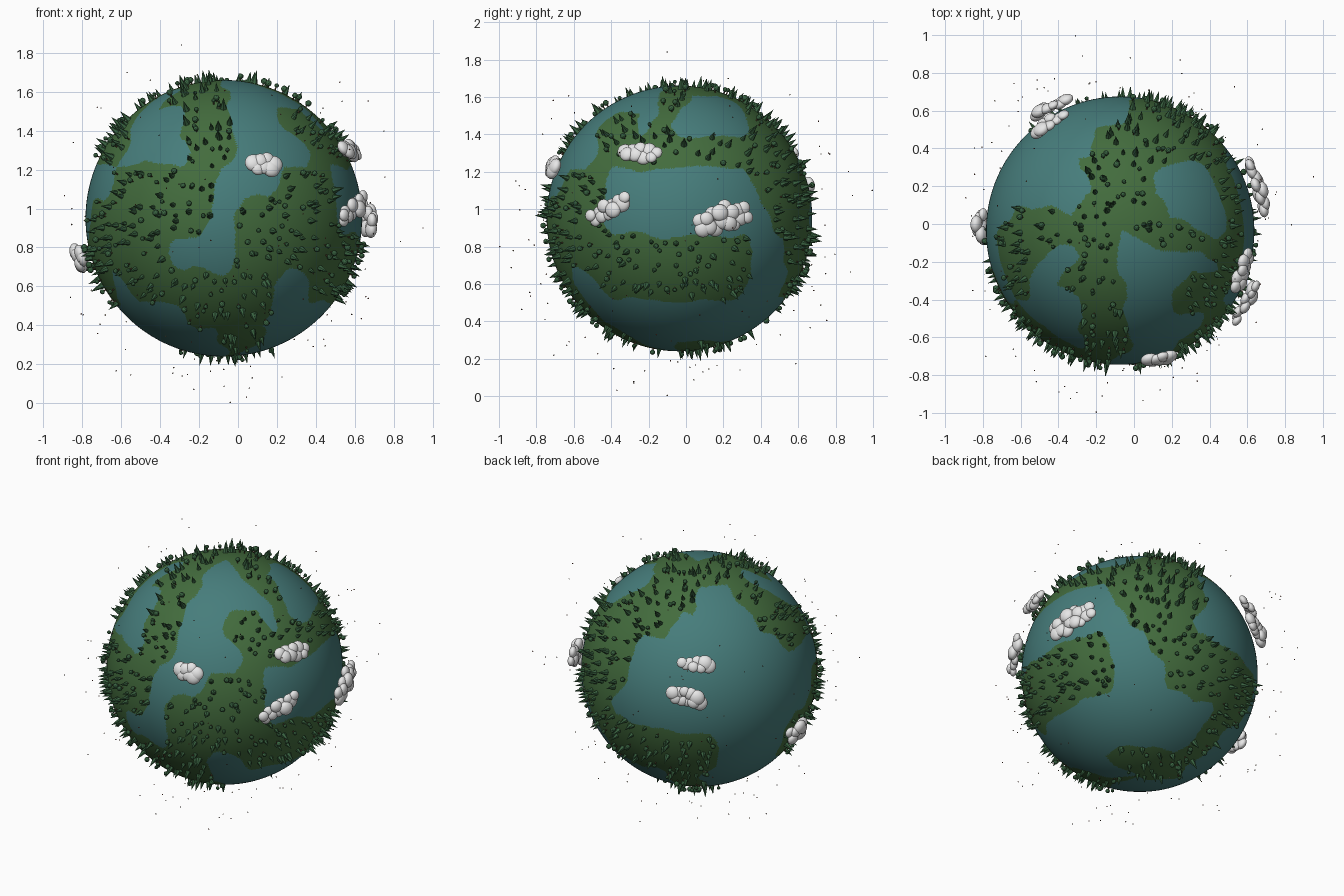
import bpy, bmesh, math, random
from mathutils import Vector, Matrix, noise

random.seed(7)
if "Cube" in bpy.data.objects:
    bpy.data.objects.remove(bpy.data.objects["Cube"], do_unlink=True)

CENTER = Vector((-0.073, -0.035, 0.95))
RADIUS = 0.71

# Land mask: rows run north to south, columns run west to east from the back
LAND = [
    "##################.......###########",
    "####....###..######.......##.....###",
    "##......####....###...###.#.....####",
    ".........####....##....#############",
    ".............#####...###.......#####",
    "...........#######.#####........###.",
    "#####....#######...############..###",
    "#####....###.########..########...##",
    "..##............#####...............",
    "..###.............####..............",
    "########...........###.....#########",
]


def material(name, colour):
    mat = bpy.data.materials.new(name)
    mat.use_nodes = True
    mat.diffuse_color = (*colour, 1)
    mat.node_tree.nodes["Principled BSDF"].inputs["Base Color"].default_value = (*colour, 1)
    return mat


OCEAN = material("ocean teal", (0.062, 0.205, 0.2))
GRASS = material("grass green", (0.056, 0.15, 0.047))
PINE = material("pine green", (0.04, 0.122, 0.052))
LEAF = material("leaf green", (0.042, 0.128, 0.055))
BARK = material("bark brown", (0.1, 0.06, 0.03))
CLOUD = material("cloud white", (0.82, 0.82, 0.82))
ROCK = material("rock brown", (0.12, 0.08, 0.06))
RUST = material("rust red", (0.25, 0.08, 0.05))
SAND = material("sand tan", (0.4, 0.3, 0.18))


def direction(lon, lat):
    """Unit vector; longitude zero faces the front and grows towards +x."""
    lon, lat = math.radians(lon), math.radians(lat)
    return Vector((math.sin(lon) * math.cos(lat), -math.cos(lon) * math.cos(lat), math.sin(lat)))


def land_amount(d):
    """Blend the mask cells around a direction, with slightly ragged coasts."""
    d = (d + 0.06 * noise.noise_vector(d * 5)).normalized()
    lat = math.degrees(math.asin(max(-1, min(1, d.z))))
    col = (math.degrees(math.atan2(d.x, -d.y)) + 180) / 10
    row = max(0, min(len(LAND) - 1.001, (75 - lat) / 15))
    r, c = int(row), int(col)
    fr, fc = row - r, col - c
    cell = lambda i, j: LAND[i][j % 36] == "#"
    north = cell(r, c) * (1 - fc) + cell(r, c + 1) * fc
    south = cell(r + 1, c) * (1 - fc) + cell(r + 1, c + 1) * fc
    return north * (1 - fr) + south * fr


def finish(name, bm, mats, smooth=False):
    mesh = bpy.data.meshes.new(name)
    for f in bm.faces:
        f.smooth = smooth
    bm.to_mesh(mesh)
    bm.free()
    for m in mats:
        mesh.materials.append(m)
    obj = bpy.data.objects.new(name, mesh)
    bpy.context.collection.objects.link(obj)
    return obj


def stand(d, height):
    """Matrix placing a part above the ground with its Z axis pointing outward."""
    turn = d.to_track_quat("Z", "Y").to_matrix().to_4x4()
    return Matrix.Translation(CENTER + d * (RADIUS + height)) @ turn


def paint(verts, index):
    for f in {f for v in verts for f in v.link_faces}:
        f.material_index = index


# Planet: ocean and land coloured by the mask
bm = bmesh.new()
bmesh.ops.create_icosphere(bm, subdivisions=7, radius=RADIUS)
for f in bm.faces:
    f.material_index = int(land_amount(f.calc_center_median().normalized()) > 0.5)
bmesh.ops.translate(bm, verts=bm.verts, vec=CENTER)
finish("planet", bm, [OCEAN, GRASS], smooth=True)

# Trees: pointed pines and round trees scattered over the land
pines, rounds = bmesh.new(), bmesh.new()
COUNT = 1400
for i in range(COUNT):
    z = 1 - 2 * (i + 0.5) / COUNT
    turn = i * math.pi * (3 - math.sqrt(5))
    ring = math.sqrt(1 - z * z)
    d = Vector((ring * math.cos(turn), ring * math.sin(turn), z))
    d = (d + Vector([random.uniform(-0.08, 0.08) for _ in range(3)])).normalized()
    if land_amount(d) < 0.55:
        continue
    size = random.uniform(0.7, 1.15)
    if random.random() < 0.65:
        tall = 0.06 * size
        bmesh.ops.create_cone(pines, cap_ends=True, segments=6, radius1=0.016 * size, radius2=0,
                              depth=tall, matrix=stand(d, tall / 2))
    else:
        trunk = bmesh.ops.create_cone(rounds, segments=5, radius1=0.004, radius2=0.003,
                                      depth=0.02, matrix=stand(d, 0.008))
        paint(trunk["verts"], 1)
        bmesh.ops.create_icosphere(rounds, subdivisions=2, radius=0.015 * size,
                                   matrix=stand(d, 0.024))
finish("pine_trees", pines, [PINE])
finish("round_trees", rounds, [LEAF, BARK])

# Clouds: longitude, latitude, half width, half height, tilt, puffs
CLOUDS = [
    (72, 27, 0.1, 0.04, -0.1, 9),
    (60, 4, 0.11, 0.04, 0.5, 11),
    (108, 0, 0.14, 0.07, 0.2, 16),
    (17, 21, 0.06, 0.035, -0.2, 7),
    (-92, -16, 0.065, 0.08, 0.3, 10),
    (-147, 27, 0.09, 0.03, 0, 8),
    (-151, 12, 0.09, 0.045, -0.2, 10),
]
for n, (lon, lat, wide, high, tilt, puffs) in enumerate(CLOUDS, 1):
    up = direction(lon, lat)
    east = Vector((0, 0, 1)).cross(up).normalized()
    north = up.cross(east)
    bm = bmesh.new()
    for i in range(puffs):
        u = -1 + 2 * (i + 0.5) / puffs
        v = (-1) ** i * random.uniform(0.2, 1) * math.sqrt(1 - u * u)
        d = (up * 0.75 + east * u * wide + north * (v * high + tilt * u * wide)).normalized()
        s = random.uniform(0.03, 0.048)
        place = stand(d, random.uniform(0.045, 0.075)) @ Matrix.Diagonal((s, s, s * 0.65, 1))
        bmesh.ops.create_icosphere(bm, subdivisions=3, radius=1, matrix=place)
    finish(f"cloud_{n}", bm, [CLOUD], smooth=True)

# Orbiting specks, with a few marking the outer reach of the ring
bm = bmesh.new()
spots = [Vector((-0.31, 0.996, 1.1)), Vector((-0.2, -0.996, 0.8)),
         Vector((-0.04, -0.1, 0.004)), Vector((-0.29, -0.1, 1.84)), Vector((0.95, 0.25, 0.9))]
while len(spots) < 140:
    d = Vector([random.gauss(0, 1) for _ in range(3)]).normalized()
    p = CENTER + d * random.uniform(0.76, 1.0)
    if 0.02 < p.z < 1.8 and -0.9 < p.x < 0.9 and abs(p.y) < 0.97:
        spots.append(p)
for i, p in enumerate(spots):
    speck = bmesh.ops.create_icosphere(bm, subdivisions=1, radius=0.004,
                                       matrix=Matrix.Translation(p))
    paint(speck["verts"], i % 3)
finish("orbiting_specks", bm, [ROCK, RUST, SAND])
